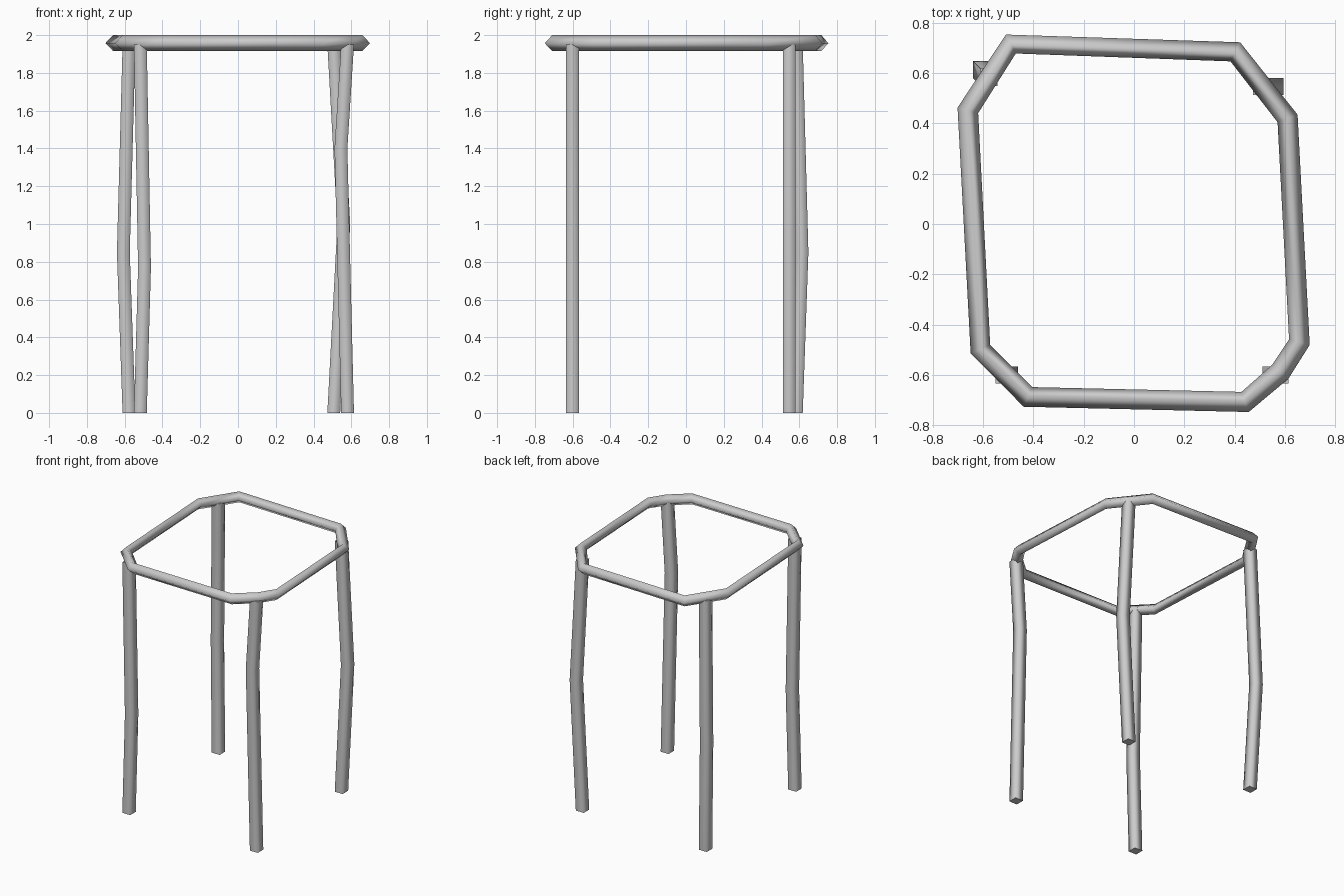
import bpy, bmesh
from math import sin, cos, pi
from mathutils import Vector

cube = bpy.data.objects.get("Cube")
if cube:
    bpy.data.objects.remove(cube, do_unlink=True)

metal = bpy.data.materials.new("grey_metal")
metal.use_nodes = True
GREY = (0.6, 0.6, 0.6, 1)
metal.diffuse_color = GREY
metal.node_tree.nodes["Principled BSDF"].inputs["Base Color"].default_value = GREY


def tube(name, sections, closed):
    """Skin four-sided sections into a soft-shaded tube, capped when open."""
    bm = bmesh.new()
    rings = [[bm.verts.new(p) for p in s] for s in sections]
    pairs = list(zip(rings, rings[1:]))
    if closed:
        pairs.append((rings[-1], rings[0]))
    for a, b in pairs:
        for i in range(4):
            j = (i + 1) % 4
            bm.faces.new((a[i], a[j], b[j], b[i])).smooth = True
    if not closed:
        for end in (rings[0], rings[-1]):
            cap = bm.faces.new(end)
            for e in cap.edges:
                e.smooth = False
    bmesh.ops.recalc_face_normals(bm, faces=bm.faces)
    mesh = bpy.data.meshes.new(name)
    bm.to_mesh(mesh)
    bm.free()
    mesh.materials.append(metal)
    obj = bpy.data.objects.new(name, mesh)
    bpy.context.collection.objects.link(obj)


# Seat rim: diamond section swept round an irregular loop
RIM_R, RIM_Z = 0.0425, 1.9575
loop = [(-.49, .716), (.403, .685), (.611, .42), (.658, -.47), (.582, -.588),
        (.442, -.708), (-.422, -.688), (-.611, -.498), (-.661, .452)]
pts = [Vector((x, y, RIM_Z)) for x, y in loop]
up = Vector((0, 0, 1))
sections = []
for i, p in enumerate(pts):
    before = (p - pts[i - 1]).normalized()
    after = (pts[(i + 1) % len(pts)] - p).normalized()
    side = (before + after).normalized().cross(up)
    sections.append([p + RIM_R * (cos(k * pi / 2) * side + sin(k * pi / 2) * up)
                     for k in range(4)])
tube("seat_rim", sections, True)

# Legs: square section, each with one bend (foot, bend offset, bend height)
HALF, LEG_TOP = 0.034, 1.95
legs = {
    "front_left_leg": ((.58, -.6), (-.035, 0), 1.4),
    "front_right_leg": ((-.517, -.6), (.022, 0), .77),
    "back_left_leg": ((.507, .547), (.053, 0), 1.0),
    "back_right_leg": ((-.577, .584), (-.03, .03), .85),
}
for name, ((x, y), (dx, dy), bend) in legs.items():
    path = [(x, y, 0), (x + dx, y + dy, bend), (x, y, LEG_TOP)]
    tube(name, [[(px + sx * HALF, py + sy * HALF, z)
                 for sx, sy in ((-1, -1), (1, -1), (1, 1), (-1, 1))]
                for px, py, z in path], False)
